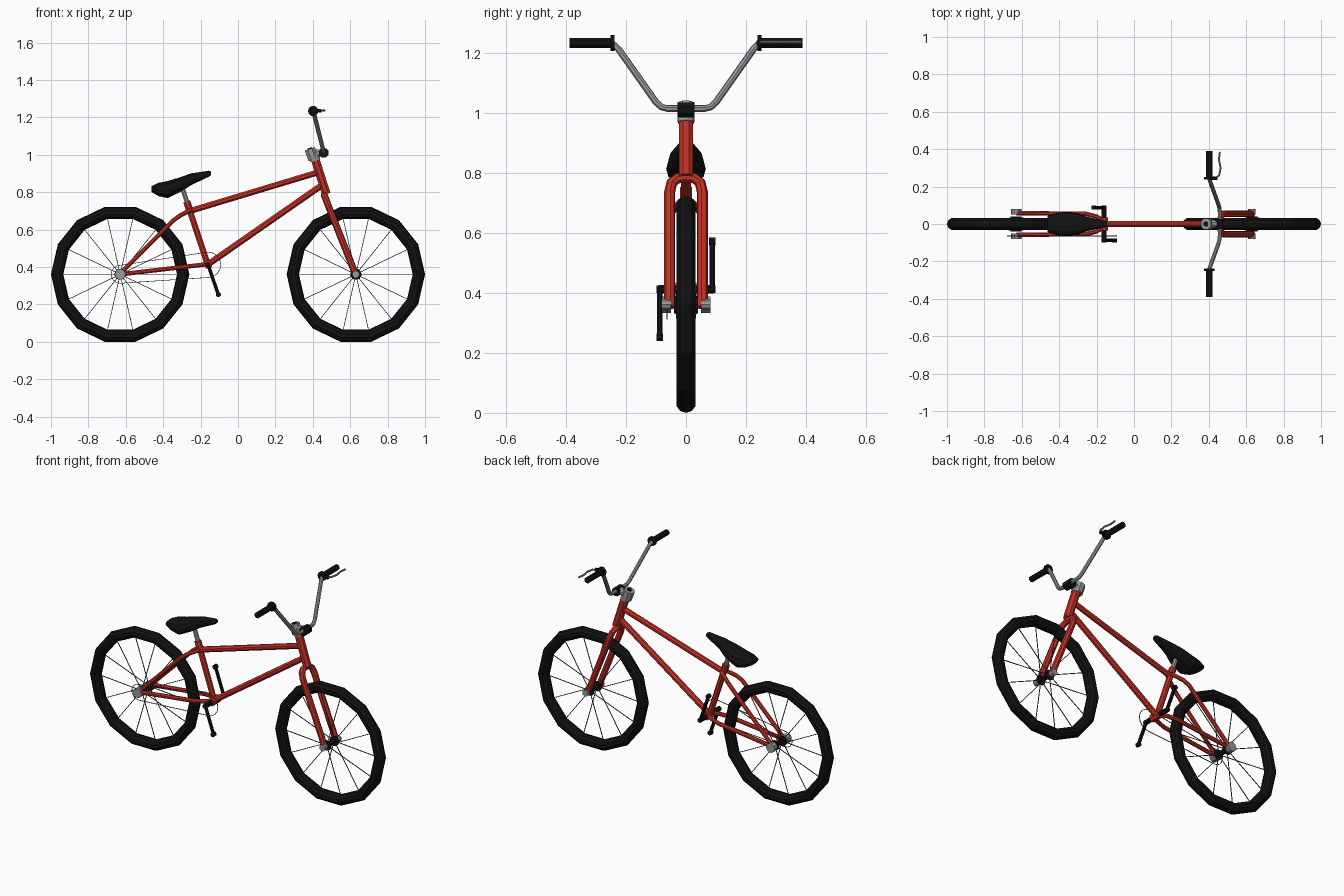
import bpy, bmesh, math
from mathutils import Vector

if "Cube" in bpy.data.objects:
    bpy.data.objects.remove(bpy.data.objects["Cube"])


def material(name, rgb):
    m = bpy.data.materials.new(name)
    m.diffuse_color = (*rgb, 1)
    m.use_nodes = True
    m.node_tree.nodes["Principled BSDF"].inputs["Base Color"].default_value = m.diffuse_color
    return m


RED = material("red paint", (0.55, 0.03, 0.018))
BLACK = material("black rubber", (0.006, 0.006, 0.006))
SILVER = material("silver metal", (0.32, 0.32, 0.32))
STEEL = material("dark steel", (0.08, 0.08, 0.08))


def finish(bm, name, mat):
    bmesh.ops.recalc_face_normals(bm, faces=bm.faces)
    me = bpy.data.meshes.new(name)
    bm.to_mesh(me)
    bm.free()
    me.materials.append(mat)
    ob = bpy.data.objects.new(name, me)
    bpy.context.collection.objects.link(ob)
    return ob


def loft(bm, rings, closed=False):
    n = len(rings[0])
    loops = [[bm.verts.new(p) for p in ring] for ring in rings]
    for a, b in zip(loops, loops[1:] + loops[:1] if closed else loops[1:]):
        for i in range(n):
            bm.faces.new((a[i], a[(i + 1) % n], b[(i + 1) % n], b[i]))
    if not closed:
        bm.faces.new(loops[0])
        bm.faces.new(loops[-1])


def add_tube(bm, pts, r, n=8, closed=False):
    """Sweep an n-sided section along a path."""
    pts = [Vector(p) for p in pts]
    last = len(pts) - 1
    rings, side = [], None
    for i, p in enumerate(pts):
        before = pts[i - 1] if (i or closed) else p
        after = pts[(i + 1) % len(pts)] if (i < last or closed) else p
        t = (after - before).normalized()
        if side is None:
            side = t.cross(Vector((0, 1, 0)) if abs(t.y) < 0.9 else Vector((1, 0, 0)))
        side = (side - t * side.dot(t)).normalized()
        up = t.cross(side)
        angles = [2 * math.pi * (k + 0.5) / n for k in range(n)]
        rings.append([p + (side * math.cos(a) + up * math.sin(a)) * r for a in angles])
    loft(bm, rings, closed)


def tube(name, pts, r, mat, n=8, closed=False):
    bm = bmesh.new()
    add_tube(bm, pts, r, n, closed)
    return finish(bm, name, mat)


def pair(name, pts, r, mat, n=8):
    """The same tube on both sides of the bicycle."""
    for label, s in (("left", 1), ("right", -1)):
        tube(f"{label}_{name}", [(x, y * s, z) for x, y, z in pts], r, mat, n)


# wheels: 14-sided tyre, hub, spokes
WZ = 0.361
for label, wx in (("rear", -0.63), ("front", 0.63)):
    bpy.ops.mesh.primitive_torus_add(
        major_segments=14, minor_segments=10, major_radius=0.337, minor_radius=0.033,
        location=(wx, 0, WZ), rotation=(math.pi / 2, 0, 0))
    tyre = bpy.context.object
    tyre.name = label + "_tyre"
    tyre.data.materials.append(BLACK)
    tube(label + "_hub", [(wx, -0.04, WZ), (wx, 0.04, WZ)], 0.016, BLACK)
    pair(label + "_hub_flange", [(wx, 0.032, WZ), (wx, 0.04, WZ)], 0.03, BLACK, 12)
    nut = 0.034 if label == "rear" else 0.023
    pair(label + "_axle_nut", [(wx, 0.05, WZ), (wx, 0.081, WZ)], nut * 0.85, SILVER, 10)
    bm = bmesh.new()
    for k in range(14):
        a = 2 * math.pi * k / 14
        c, s = math.cos(a), math.sin(a)
        y = 0.034 * (-1) ** k
        add_tube(bm, [(wx + 0.02 * c, y, WZ + 0.02 * s),
                      (wx + 0.31 * c, 0, WZ + 0.31 * s)], 0.0025, 4)
    finish(bm, label + "_spokes", STEEL)

# frame
tube("seat_tube", [(-0.161, 0, 0.41), (-0.272, 0, 0.745)], 0.0175, RED)
tube("seat_collar", [(-0.261, 0, 0.712), (-0.274, 0, 0.75)], 0.021, RED)
tube("top_tube", [(-0.255, 0, 0.70), (0.425, 0, 0.905)], 0.017, RED)
tube("down_tube", [(-0.155, 0, 0.418), (0.452, 0, 0.84)], 0.018, RED)
tube("head_tube", [(0.413, 0, 0.975), (0.472, 0, 0.79)], 0.025, RED)
tube("bottom_bracket", [(-0.16, -0.035, 0.413), (-0.16, 0.035, 0.413)], 0.024, RED)
pair("chain_stay", [(-0.62, 0.058, 0.362), (-0.26, 0.055, 0.404),
                    (-0.20, 0.04, 0.411), (-0.165, 0.018, 0.415)], 0.0125, RED)
pair("seat_stay", [(-0.625, 0.058, 0.37), (-0.345, 0.055, 0.65),
                   (-0.31, 0.045, 0.675), (-0.25, 0.015, 0.705)], 0.0125, RED)

# fork
pair("fork_leg", [(0.462, 0, 0.785), (0.462, 0.028, 0.782), (0.468, 0.047, 0.768),
                  (0.48, 0.055, 0.735), (0.632, 0.055, 0.352)], 0.0185, RED)

# seat post and lofted seat
tube("seat_post", [(-0.265, 0, 0.725), (-0.305, 0, 0.845)], 0.0135, SILVER)
bm = bmesh.new()
rings = []
for x, lo, hi, w in ((-0.463, 0.802, 0.832, 0.043), (-0.425, 0.779, 0.850, 0.056),
                     (-0.375, 0.768, 0.860, 0.066), (-0.30, 0.806, 0.883, 0.058),
                     (-0.25, 0.838, 0.901, 0.038), (-0.20, 0.862, 0.908, 0.027),
                     (-0.155, 0.883, 0.915, 0.018), (-0.145, 0.891, 0.911, 0.012)):
    mid, h = (lo + hi) / 2, (hi - lo) / 2
    rings.append([(x, w * math.copysign(abs(math.cos(a)) ** 0.8, math.cos(a)),
                   mid + h * math.copysign(abs(math.sin(a)) ** 0.8, math.sin(a)))
                  for a in (2 * math.pi * k / 12 for k in range(12))])
loft(bm, rings)
finish(bm, "seat", BLACK)

# stem and bar clamp
tube("headset", [(0.404, 0, 0.998), (0.414, 0, 0.968)], 0.028, SILVER, 12)
tube("stem", [(0.384, 0, 1.032), (0.404, 0, 0.975)], 0.031, SILVER)
tube("stem_cap", [(0.383, 0, 1.037), (0.388, 0, 1.022)], 0.014, BLACK, 6)
tube("stem_arm", [(0.395, 0, 1.003), (0.455, 0, 1.012)], 0.022, SILVER)
tube("bar_clamp", [(0.459, -0.028, 1.01), (0.459, 0.028, 1.01)], 0.027, BLACK)

# handlebar, one path across both sides
half = [(0.459, 0.062, 1.015), (0.457, 0.082, 1.02), (0.453, 0.10, 1.036),
        (0.408, 0.225, 1.213), (0.403, 0.24, 1.228), (0.402, 0.26, 1.234),
        (0.402, 0.38, 1.234)]
tube("handlebar", [(x, -y, z) for x, y, z in reversed(half)] + half, 0.0115, SILVER)
pair("grip", [(0.402, 0.245, 1.234), (0.402, 0.389, 1.234)], 0.018, BLACK)
pair("grip_flange", [(0.402, 0.238, 1.234), (0.402, 0.252, 1.234)], 0.028, BLACK, 10)

# brake lever on the left side
tube("brake_mount", [(0.402, 0.245, 1.234), (0.445, 0.245, 1.236)], 0.011, BLACK)
tube("brake_lever", [(0.435, 0.245, 1.236), (0.455, 0.26, 1.237), (0.463, 0.30, 1.237),
                     (0.454, 0.345, 1.237), (0.459, 0.386, 1.237)], 0.0055, SILVER)

# cranks
BB = Vector((-0.16, 0, 0.412))
tube("crank_axle", [(BB.x, -0.092, BB.z), (BB.x, 0.092, BB.z)], 0.015, BLACK)
for label, s in (("left", 1), ("right", -1)):
    base = BB + Vector((0, 0.088 * s, 0))
    tip = base + Vector((-0.055, 0, 0.16)) * s
    tube(label + "_crank_arm", [base, tip], 0.010, BLACK)
    for part, p in (("base", base), ("tip", tip)):
        tube(f"{label}_crank_{part}", [p - Vector((0, 0.011, 0)), p + Vector((0, 0.011, 0))],
             0.014, BLACK)

# thin chain wrapped around the two sprockets
chain = []
for cx, cz, r, start in ((BB.x, BB.z, 0.068, -90), (-0.63, WZ, 0.048, 90)):
    for k in range(9):
        a = math.radians(start + 180 * k / 8)
        chain.append((cx + r * math.cos(a), -0.064, cz + r * math.sin(a)))
tube("chain", chain, 0.0022, STEEL, 4, closed=True)
